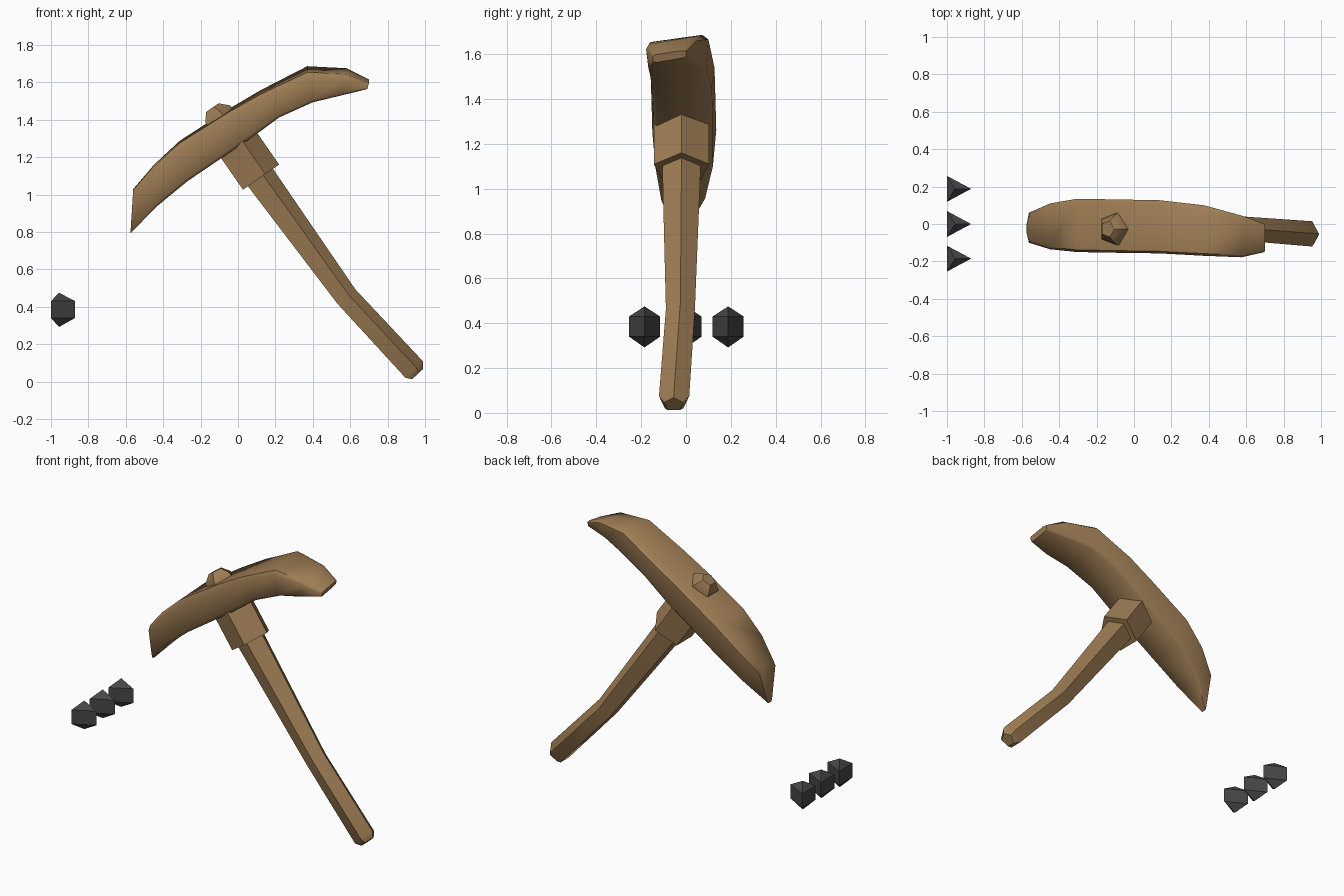
import bpy, bmesh, math
from mathutils import Vector

if "Cube" in bpy.data.objects:
    bpy.data.objects.remove(bpy.data.objects["Cube"])


def material(name, rgb):
    m = bpy.data.materials.new(name)
    m.diffuse_color = (*rgb, 1)
    m.use_nodes = True
    m.node_tree.nodes["Principled BSDF"].inputs["Base Color"].default_value = m.diffuse_color
    return m


WOOD = material("warm_wood", (0.342, 0.205, 0.089))
STONE = material("dark_grey", (0.062, 0.062, 0.062))


def loft(name, rings, mat, angle=50):
    """Skin a list of equal-length rings and close both ends."""
    bm = bmesh.new()
    rows = [[bm.verts.new(p) for p in ring] for ring in rings]
    n = len(rows[0])
    for a, b in zip(rows, rows[1:]):
        for i in range(n):
            j = (i + 1) % n
            bm.faces.new((a[i], a[j], b[j], b[i]))
    bm.faces.new(rows[0])
    bm.faces.new(rows[-1])
    bmesh.ops.remove_doubles(bm, verts=bm.verts, dist=0.0005)
    bmesh.ops.recalc_face_normals(bm, faces=bm.faces)
    me = bpy.data.meshes.new(name)
    bm.to_mesh(me)
    bm.free()
    ob = bpy.data.objects.new(name, me)
    bpy.context.collection.objects.link(ob)
    me.materials.append(mat)
    bpy.ops.object.select_all(action='DESELECT')
    bpy.context.view_layer.objects.active = ob
    ob.select_set(True)
    bpy.ops.object.shade_smooth_by_angle(angle=math.radians(angle))
    return ob


def pentagon(center, axis, r):
    """Five-sided ring across an axis lying in the xz plane, one corner to +x."""
    d = Vector((axis[0], 0, axis[1])).normalized()
    e1, e2 = Vector((-d.z, 0, d.x)), Vector((0, 1, 0))
    angles = [math.tau * i / 5 for i in range(5)]
    return [Vector(center) + r * (math.cos(a) * e1 + math.sin(a) * e2) for a in angles]


def head_ring(top, bot, y_top, y_bot, tilt):
    """Chamfered cross-section between a top and bottom point, rolled by tilt."""
    t, b = Vector((top[0], 0, top[1])), Vector((bot[0], 0, bot[1]))
    h = (t - b).length
    c = min(0.03, 0.18 * h) / h
    (f, k), (bf, bk) = y_top, y_bot
    s = min(0.015, 0.2 * (bk - bf))
    section = [(f + 0.012, 1), (k - 0.028, 1), (k, 1 - c), (bk, c * 0.6),
               (bk - s, 0), (bf + s, 0), (bf, c * 0.6), (f, 1 - c)]
    pts = []
    for y, v in section:
        p = b.lerp(t, v)
        drop = v * (y - k) + (1 - v) * (y - f)
        pts.append((p.x, y, p.z + tilt * drop))
    return pts


# Curved head: top point, bottom point, top y range, bottom y range, roll
stations = [
    ((-0.56, 1.03), (-0.575, 0.79), (-0.10, 0.06), (-0.05, 0.00), 0.03),
    ((-0.45, 1.16), (-0.44, 0.93), (-0.135, 0.11), (-0.11, 0.085), 0.04),
    ((-0.31, 1.29), (-0.27, 1.07), (-0.15, 0.135), (-0.135, 0.12), 0.05),
    ((-0.04, 1.465), (0.07, 1.30), (-0.155, 0.13), (-0.145, 0.12), 0.07),
    ((0.12, 1.56), (0.22, 1.41), (-0.157, 0.127), (-0.148, 0.115), 0.09),
    ((0.37, 1.69), (0.40, 1.49), (-0.17, 0.10), (-0.16, 0.09), 0.14),
    ((0.58, 1.68), (0.55, 1.525), (-0.178, 0.045), (-0.168, 0.04), 0.17),
    ((0.70, 1.62), (0.69, 1.56), (-0.15, 0.0), (-0.145, 0.0), 0.17),
]
loft("pick_head", [head_ring(*s) for s in stations], WOOD)

# Collar under the head
AXIS = (0.57, -0.82)
loft("collar", [pentagon((-0.045, -0.02, 1.314), AXIS, 0.13),
                pentagon((0.113, -0.02, 1.086), AXIS, 0.13)], WOOD)

# Bent handle with a rounded butt
loft("handle", [pentagon((0.05, -0.02, 1.177), AXIS, 0.092),
                pentagon((0.113, -0.02, 1.086), AXIS, 0.09),
                pentagon((0.575, -0.025, 0.45), (0.63, -0.77), 0.068),
                pentagon((0.937, -0.053, 0.06), (0.68, -0.73), 0.071),
                pentagon((0.957, -0.055, 0.037), (0.68, -0.73), 0.045)], WOOD)

# Domed end of the handle on top of the head
loft("top_knob", [pentagon((-0.08, -0.027, 1.375), AXIS, 0.088),
                  pentagon((-0.115, -0.027, 1.425), AXIS, 0.09),
                  pentagon((-0.141, -0.027, 1.462), AXIS, 0.045)], WOOD)

# Row of three-sided pointed stones
for i, y in enumerate((-0.185, 0.0, 0.188)):
    rings = []
    for z, r in ((0.292, 0), (0.34, 0.086), (0.43, 0.086), (0.475, 0)):
        rings.append([(-0.957 + max(r, 1e-5) * math.cos(math.tau * k / 3),
                       y + max(r, 1e-5) * 0.93 * math.sin(math.tau * k / 3), z)
                      for k in range(3)])
    bm_rings = rings[1:3]
    stone = loft(f"stone_{i + 1}", bm_rings, STONE, 1)
    # Pointed ends
    bm = bmesh.new()
    bm.from_mesh(stone.data)
    for cap in [f for f in bm.faces if abs(f.normal.z) > 0.9]:
        tip_z = 0.475 if cap.normal.z > 0 else 0.292
        tip = bmesh.ops.poke(bm, faces=[cap])["verts"][0]
        tip.co = (-0.957, y, tip_z)
    bmesh.ops.recalc_face_normals(bm, faces=bm.faces)
    bm.to_mesh(stone.data)
    bm.free()
    stone.data.shade_flat()
